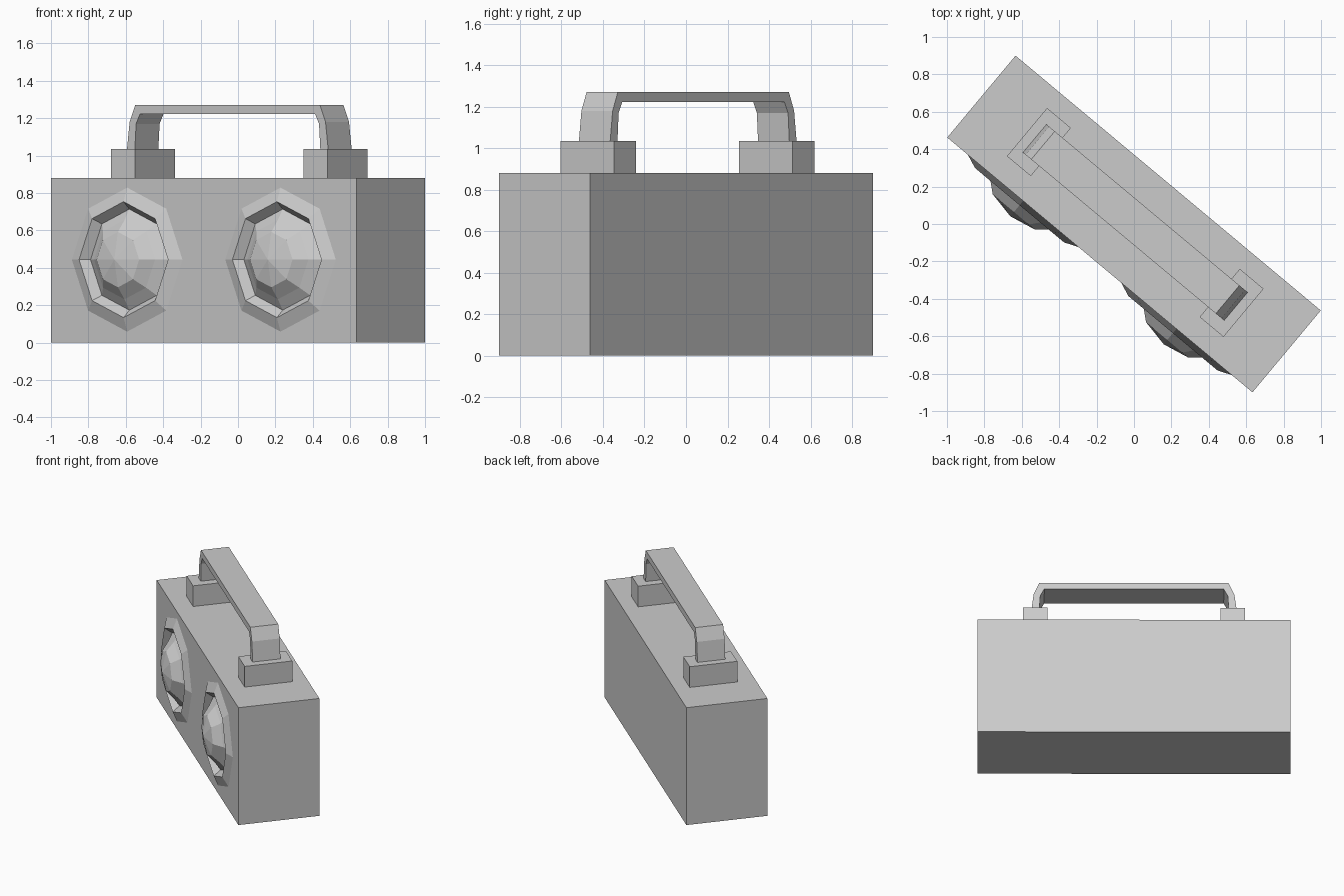
import bpy, bmesh, math

if "Cube" in bpy.data.objects:
    bpy.data.objects.remove(bpy.data.objects["Cube"])

TURN = math.radians(-39.85)   # whole model is turned about z
FRONT = -0.285                # local y of the front panel


def make(name, verts, faces):
    mesh = bpy.data.meshes.new(name)
    bm = bmesh.new()
    vs = [bm.verts.new(v) for v in verts]
    for f in faces:
        bm.faces.new([vs[i] for i in f])
    bmesh.ops.recalc_face_normals(bm, faces=bm.faces)
    bm.to_mesh(mesh)
    bm.free()
    obj = bpy.data.objects.new(name, mesh)
    obj.rotation_euler.z = TURN
    bpy.context.collection.objects.link(obj)
    return obj


def prism(name, outline, y0, y1):
    """Extrude an x-z outline along y."""
    n = len(outline)
    verts = [(x, y, z) for y in (y0, y1) for x, z in outline]
    faces = [range(n), range(n, 2 * n)]
    faces += [(i, (i + 1) % n, n + (i + 1) % n, n + i) for i in range(n)]
    return make(name, verts, faces)


def box(name, x0, x1, y0, y1, z0, z1):
    return prism(name, [(x0, z0), (x1, z0), (x1, z1), (x0, z1)], y0, y1)


def octagon(cx, cz, r):
    return [(cx + r * math.cos(i * math.pi / 4), cz + r * math.sin(i * math.pi / 4))
            for i in range(8)]


def speaker(name, cx, cz, profile, apex):
    """Revolve (radius, depth) rings into an eight-sided dome."""
    verts = [(x, FRONT - d, z) for r, d in profile for x, z in octagon(cx, cz, r)]
    faces = [(k * 8 + i, k * 8 + (i + 1) % 8, k * 8 + 8 + (i + 1) % 8, k * 8 + 8 + i)
             for k in range(len(profile) - 1) for i in range(8)]
    last = len(verts) - 8
    verts.append((cx, FRONT - apex, cz))
    faces += [(last + i, last + (i + 1) % 8, last + 8) for i in range(8)]
    obj = make(name, verts, faces)
    # outward normals face the front
    if sum(p.normal.y for p in obj.data.polygons) > 0:
        obj.data.flip_normals()
    return obj


# cabinet
body = box("cabinet", -1.063, 1.063, FRONT, -FRONT, 0, 0.88)

for side, s in (("left", -1), ("right", 1)):
    # speaker with raised rim, groove and dome, set in a recess
    cx, cz = s * 0.534, 0.444
    speaker(side + "_speaker", cx, cz,
            [(0.385, 0), (0.31, 0.03), (0.27, -0.018), (0.212, 0.022), (0.148, 0.077)], 0.107)
    cutter = prism(side + "_recess_cutter", octagon(cx, cz, 0.34), FRONT - 0.1, FRONT + 0.03)
    cutter.hide_render = True
    cutter.hide_viewport = True
    cut = body.modifiers.new(side + "_recess", "BOOLEAN")
    cut.operation = "DIFFERENCE"
    cut.solver = "EXACT"
    cut.object = cutter

    # handle mounts
    a, b = sorted((s * 0.588, s * 0.754))
    box(side + "_handle_mount", a, b, -0.157, 0.178, 0.87, 1.035)

# carrying handle
outer = [(-0.705, 1.0), (-0.682, 1.18), (-0.643, 1.27)]
inner = [(-0.61, 1.222), (-0.637, 1.17), (-0.648, 1.0)]
flip = lambda pts: [(-x, z) for x, z in reversed(pts)]
prism("handle", outer + flip(outer) + flip(inner) + inner, -0.087, 0.109)
